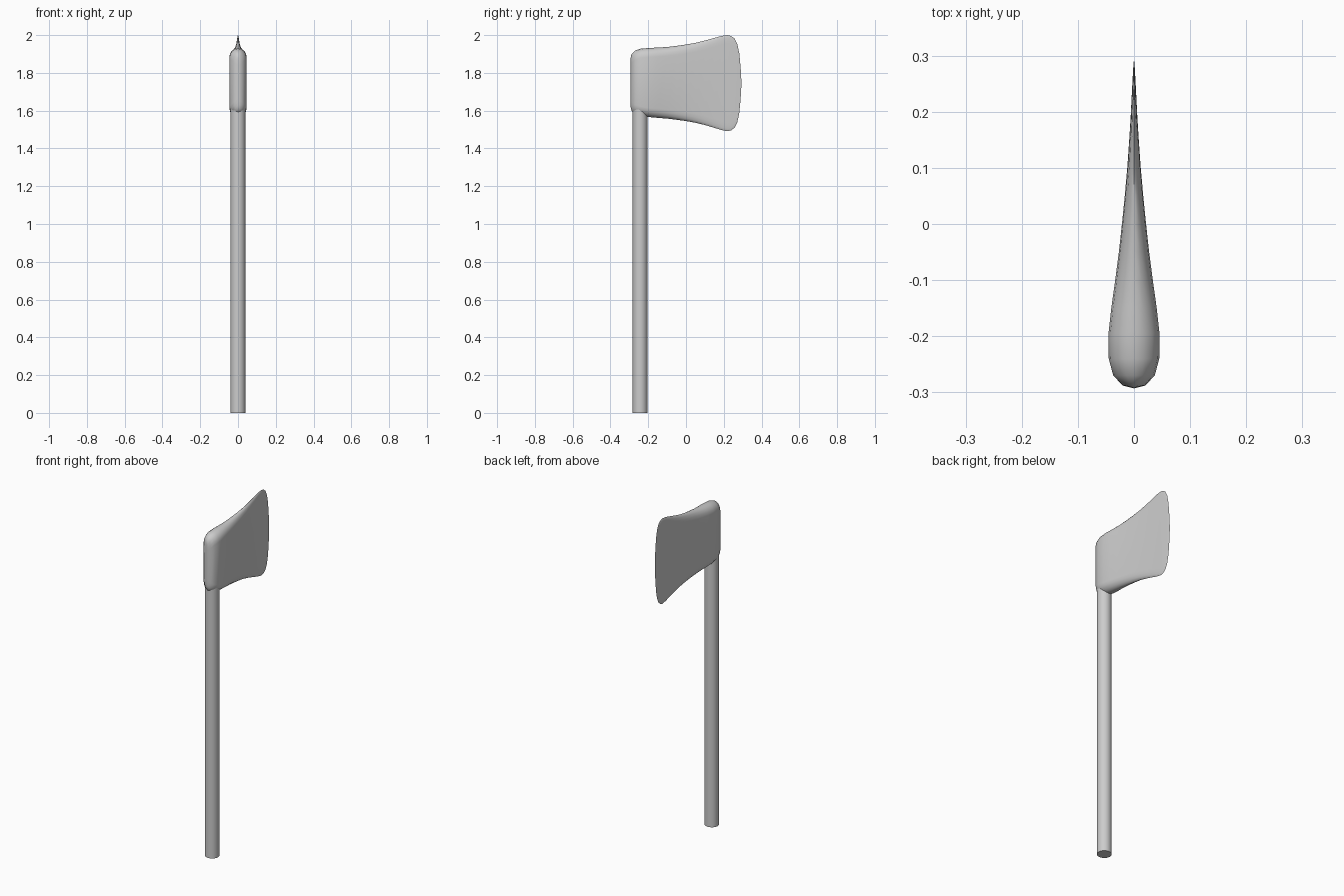
import bpy, bmesh
from math import sin, cos, pi, radians

if "Cube" in bpy.data.objects:
    bpy.data.objects.remove(bpy.data.objects["Cube"])


def finish(obj, angle):
    bpy.ops.object.select_all(action='DESELECT')
    obj.select_set(True)
    bpy.context.view_layer.objects.active = obj
    bpy.ops.object.shade_smooth_by_angle(angle=radians(angle))


# Handle: plain round shaft running up into the head
bpy.ops.mesh.primitive_cylinder_add(vertices=24, radius=0.039, depth=1.8,
                                    location=(0, -0.243, 0.9))
handle = bpy.context.object
handle.name = "handle"
finish(handle, 40)

# Axe head stations from poll to cutting edge: y, half width, bottom z, top z
stations = [
    (-0.293, 0.000, 1.620, 1.880),
    (-0.288, 0.020, 1.598, 1.900),
    (-0.270, 0.037, 1.584, 1.918),
    (-0.240, 0.045, 1.574, 1.928),
    (-0.195, 0.0455, 1.566, 1.932),
    (-0.150, 0.0405, 1.562, 1.934),
    (-0.100, 0.0335, 1.558, 1.937),
    (-0.050, 0.0270, 1.552, 1.943),
    (0.000, 0.0215, 1.545, 1.950),
    (0.050, 0.0165, 1.536, 1.959),
    (0.100, 0.0120, 1.524, 1.971),
    (0.150, 0.0085, 1.509, 1.985),
    (0.190, 0.0060, 1.497, 1.996),
    (0.220, 0.0045, 1.491, 2.000),
    (0.240, 0.0035, 1.496, 1.995),
    (0.258, 0.0025, 1.511, 1.981),
    (0.272, 0.0018, 1.540, 1.952),
    (0.282, 0.0011, 1.588, 1.904),
    (0.289, 0.0005, 1.660, 1.832),
    (0.293, 0.0000, 1.730, 1.760),
]
CAP = 8


def section(bm, y, w, low, high):
    """Tall rounded cross-section: straight cheeks with round ends."""
    cap = min(0.048, (high - low) * 0.45)
    ring = []
    for half, centre in ((0, high - cap), (1, low + cap)):
        for i in range(CAP + 1):
            a = pi * half + pi * i / CAP
            ring.append(bm.verts.new((w * cos(a), y, centre + cap * sin(a))))
    return ring


bm = bmesh.new()
rings = [section(bm, *s) for s in stations]
for a, b in zip(rings, rings[1:]):
    for i in range(len(a)):
        j = (i + 1) % len(a)
        bm.faces.new((a[i], a[j], b[j], b[i]))
bmesh.ops.remove_doubles(bm, verts=bm.verts, dist=0.00005)
bmesh.ops.recalc_face_normals(bm, faces=bm.faces)
mesh = bpy.data.meshes.new("axe_head")
bm.to_mesh(mesh)
bm.free()
head = bpy.data.objects.new("axe_head", mesh)
bpy.context.collection.objects.link(head)
finish(head, 60)
